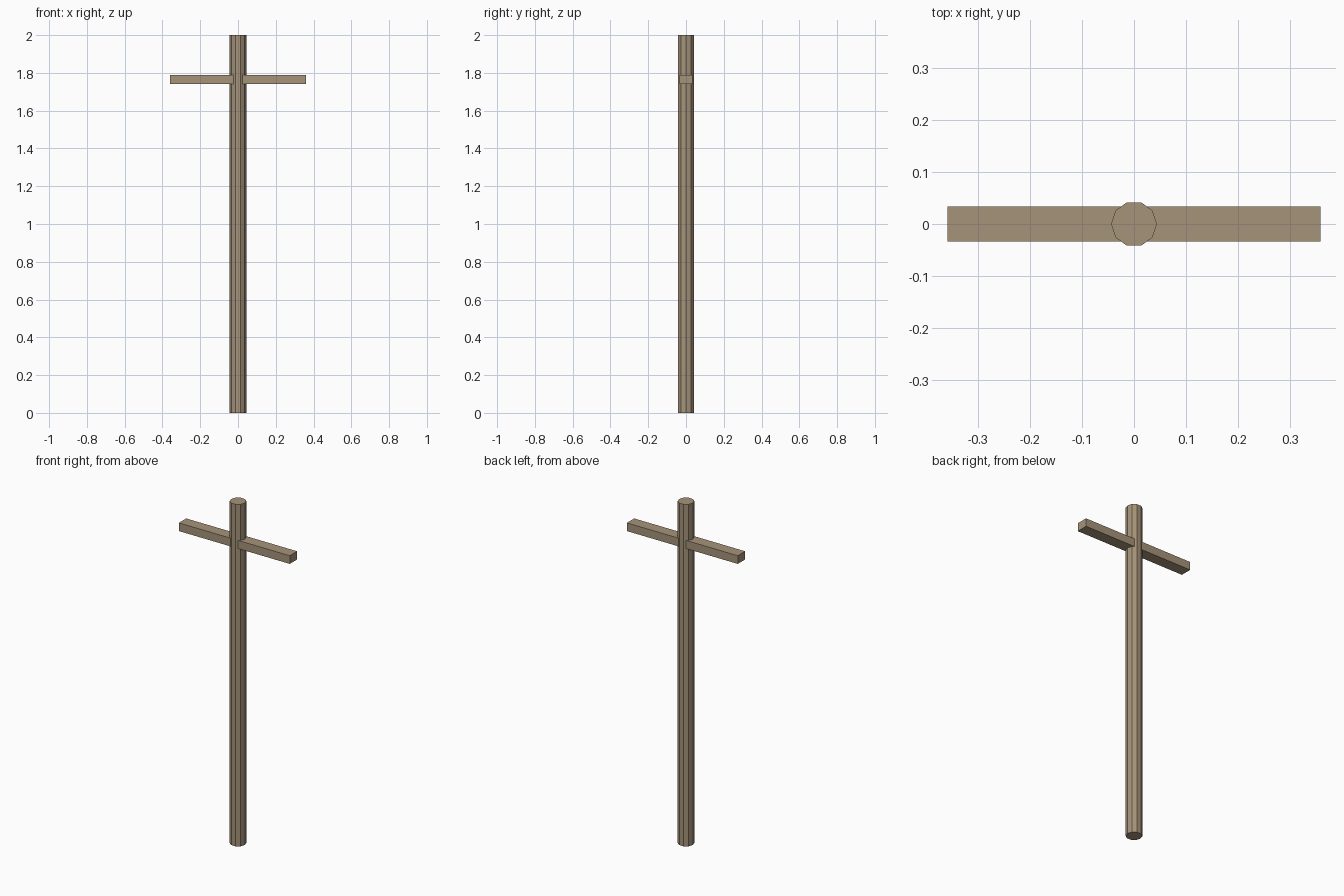
import bpy, bmesh, math

if "Cube" in bpy.data.objects:
    bpy.data.objects.remove(bpy.data.objects["Cube"])

wood = bpy.data.materials.new("weathered_wood")
wood.diffuse_color = (0.38, 0.295, 0.195, 1)
wood.use_nodes = True
wood.node_tree.nodes["Principled BSDF"].inputs["Base Color"].default_value = wood.diffuse_color


def prism(name, profile, z0, z1):
    """Extrude a counter-clockwise xy profile from z0 to z1."""
    bm = bmesh.new()
    base = bm.faces.new([bm.verts.new((x, y, z0)) for x, y in profile])
    ext = bmesh.ops.extrude_face_region(bm, geom=[base], use_keep_orig=True)
    top = [v for v in ext["geom"] if isinstance(v, bmesh.types.BMVert)]
    bmesh.ops.translate(bm, verts=top, vec=(0, 0, z1 - z0))
    bmesh.ops.recalc_face_normals(bm, faces=bm.faces)
    mesh = bpy.data.meshes.new(name)
    bm.to_mesh(mesh)
    bm.free()
    mesh.materials.append(wood)
    obj = bpy.data.objects.new(name, mesh)
    bpy.context.collection.objects.link(obj)
    return obj


# Ten-sided upright pole
SIDES, RADIUS = 10, 0.044
ring = [(RADIUS * math.cos(math.tau * i / SIDES),
         RADIUS * math.sin(math.tau * i / SIDES)) for i in range(SIDES)]
prism("pole", ring, 0, 2)

# Crossarm beam passing through the pole
HX, HY = 0.359, 0.034
prism("crossarm", [(-HX, -HY), (HX, -HY), (HX, HY), (-HX, HY)], 1.741, 1.789)
